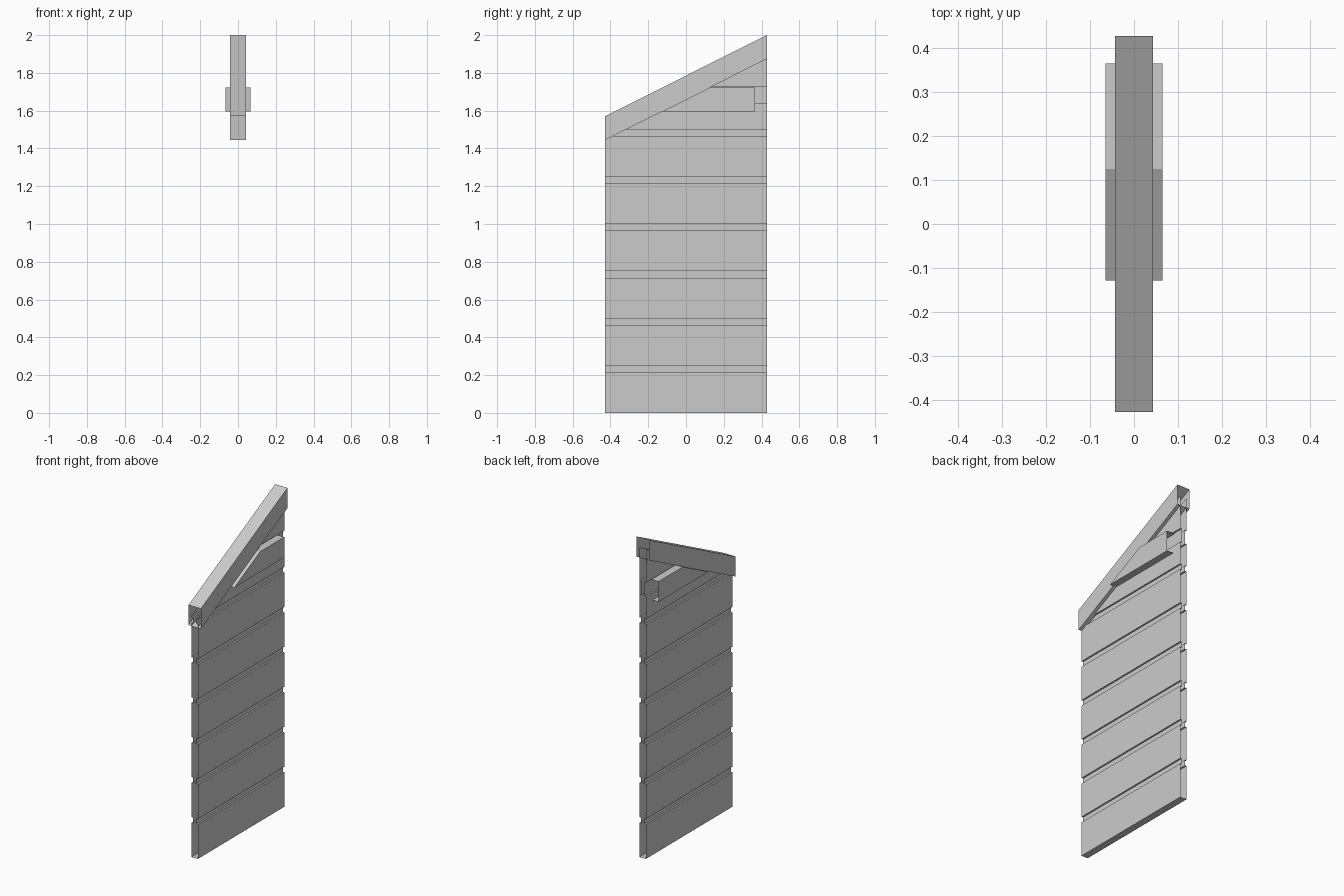
import bpy, bmesh
from mathutils import Vector

if "Cube" in bpy.data.objects:
    bpy.data.objects.remove(bpy.data.objects["Cube"])

Y = 0.428                      # half length
SLOPE = (2.0 - 1.571) / (2 * Y)  # roof pitch


def sweep(name, profile, y0, y1, rise=0.0, cut_z=None, fill=False):
    """Sweep a closed x/z profile along y with open ends; optionally cut it
    with the roof plane whose height at y=-Y is cut_z."""
    bm = bmesh.new()
    a = [bm.verts.new((x, y0, z)) for x, z in profile]
    b = [bm.verts.new((x, y1, z + rise)) for x, z in profile]
    n = len(profile)
    for i in range(n):
        j = (i + 1) % n
        bm.faces.new((a[i], b[i], b[j], a[j]))
    if cut_z is not None:
        res = bmesh.ops.bisect_plane(
            bm, geom=bm.verts[:] + bm.edges[:] + bm.faces[:],
            plane_co=(0, -Y, cut_z), plane_no=Vector((0, -SLOPE, 1)).normalized(),
            clear_outer=True)
        if fill:
            edges = [e for e in res["geom_cut"] if isinstance(e, bmesh.types.BMEdge)]
            bmesh.ops.contextual_create(bm, geom=edges)
            bm.normal_update()
            for f in bm.faces:
                if abs(f.normal.y) > 0.1 and f.normal.z < 0:
                    f.normal_flip()
    me = bpy.data.meshes.new(name)
    bm.to_mesh(me)
    bm.free()
    ob = bpy.data.objects.new(name, me)
    bpy.context.collection.objects.link(ob)
    return ob


def rect(w, z0, z1):
    return [(-w, z0), (w, z0), (w, z1), (-w, z1)]


# plank wall: one grooved outline, mirrored to both sides
FACE, GROOVE = 0.022, 0.012
grooves = [(0.25 * i - 0.035, 0.25 * i) for i in range(1, 7)] + [(1.64, 1.727)]
side = [(FACE, 0.0)]
for lo, hi in grooves:
    side += [(FACE, lo), (GROOVE, lo), (GROOVE, hi), (FACE, hi)]
side.append((FACE, 1.98))
outline = side + [(-x, z) for x, z in reversed(side)]
sweep("plank_wall", outline, -Y, Y, cut_z=1.508)

# sloping rafter over the wall
sweep("rafter", rect(0.043, 1.445, 1.571), -Y, Y, rise=2 * Y * SLOPE)

# short horizontal purlin sticking out on both sides, cut to the rafter underside
sweep("cross_brace", rect(0.065, 1.595, 1.722), -Y, 0.365, cut_z=1.445, fill=True)
